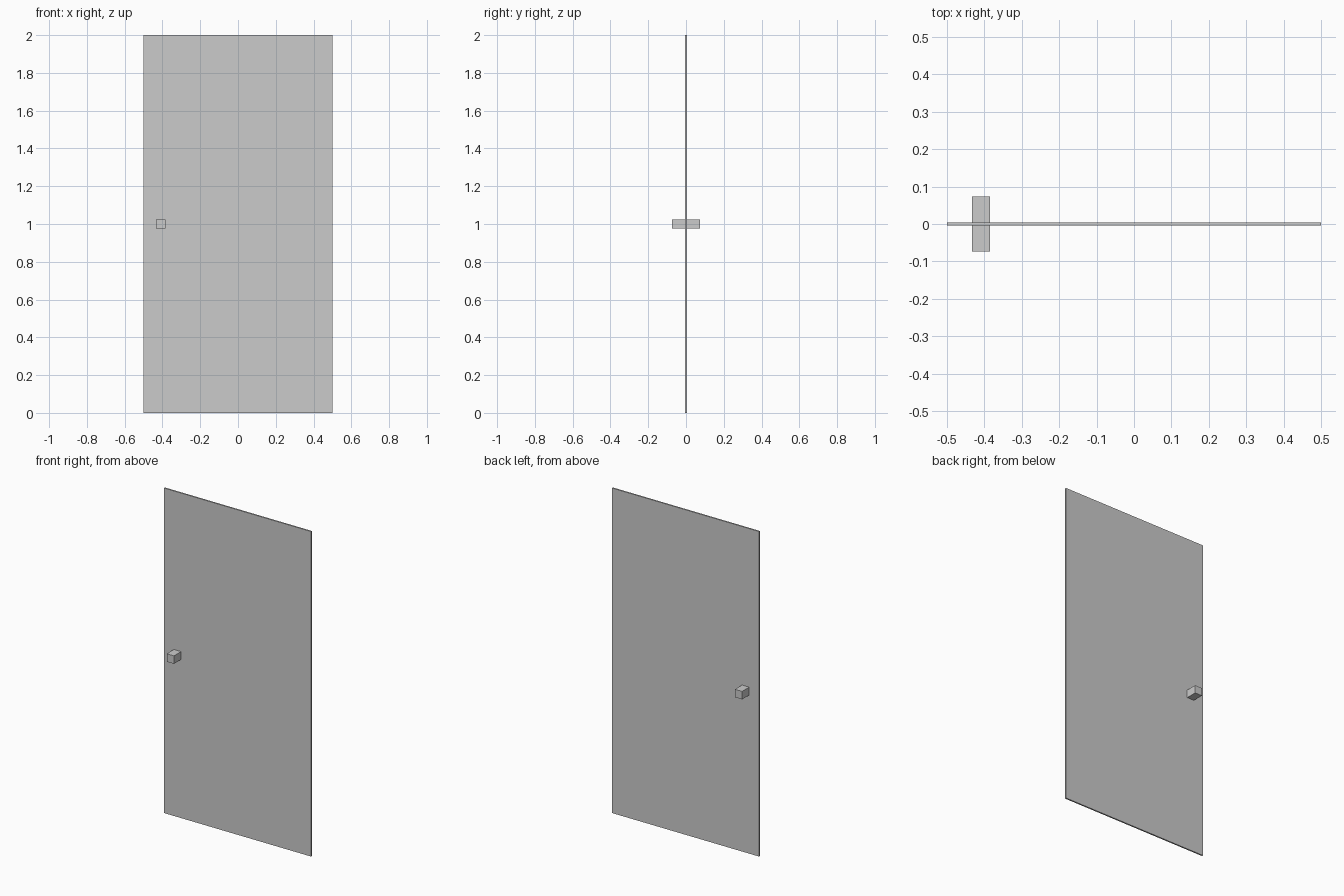
import bpy

if "Cube" in bpy.data.objects:
    bpy.data.objects.remove(bpy.data.objects["Cube"])


def box(name, size, centre):
    """Add a box with its scale applied."""
    bpy.ops.mesh.primitive_cube_add(size=1, location=centre)
    ob = bpy.context.object
    ob.name = name
    ob.scale = size
    bpy.ops.object.transform_apply(location=False, rotation=False, scale=True)
    return ob


# Thin door leaf
box("door_panel", (1.0, 0.009, 2.0), (0, 0, 1.0))

# Square handle passing through the leaf
box("door_handle", (0.049, 0.147, 0.049), (-0.409, 0, 1.0))
